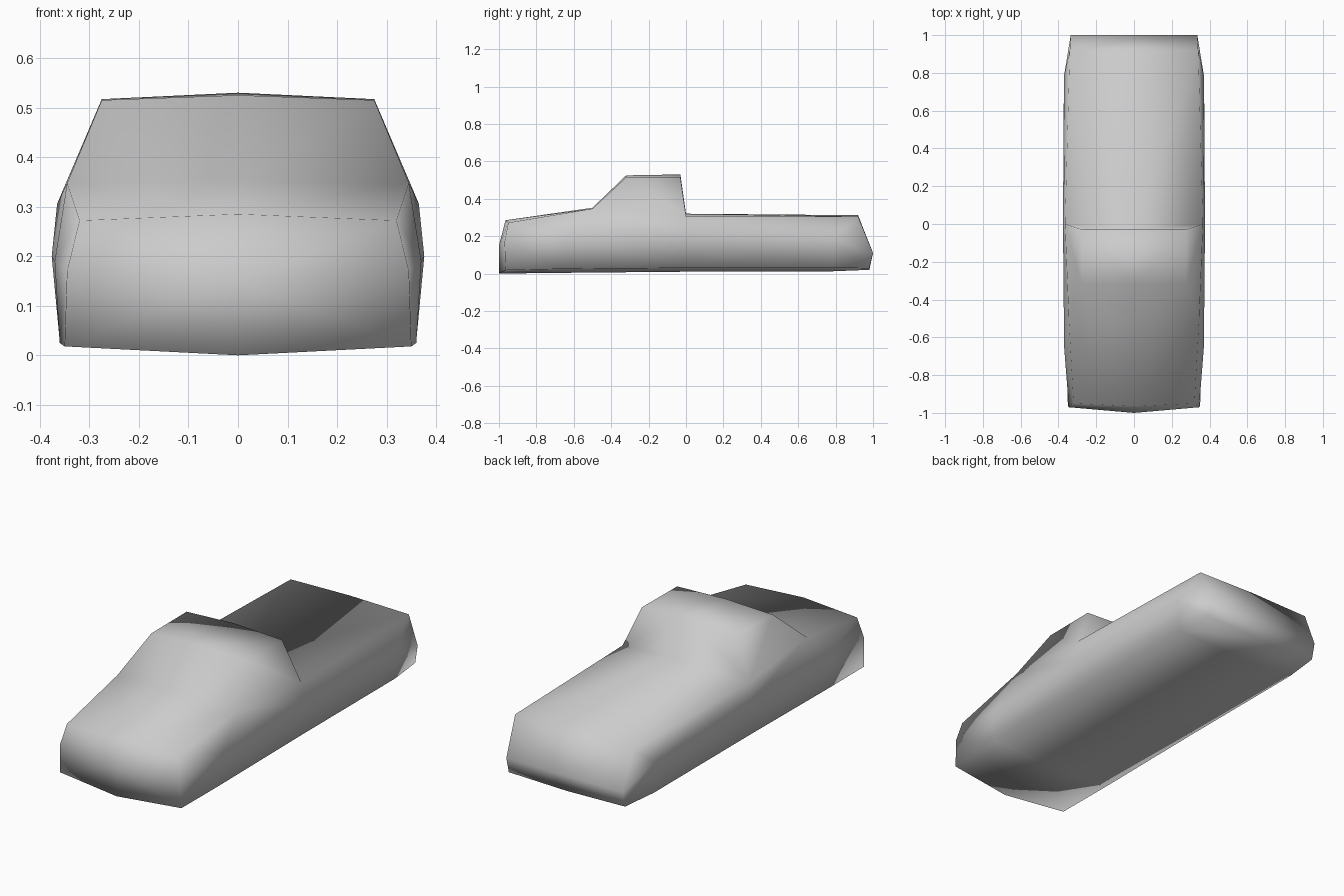
import bpy
import bmesh

cube = bpy.data.objects.get("Cube")
if cube:
    bpy.data.objects.remove(cube)

# Body paint
paint = bpy.data.materials.new("body_grey")
paint.use_nodes = True
grey = (0.6, 0.6, 0.6, 1)
paint.diffuse_color = grey
paint.node_tree.nodes["Principled BSDF"].inputs["Base Color"].default_value = grey

# Corner points of the half body that several sections share
hood_corner = (.32, -.95, .272)
cowl_corner = (.345, -.5, .347)
bed_corner = (.365, 0, .306)
tail_corner = (.34, .92, .305)
tail_crown = (0, .92, .312)

# Lower body: keel, sill and side bulge at four places along the length
nose_low = [(0, -1, 0), (.35, -.965, .018), (.345, -.97, .17)]
front_low = [(0, -.65, .004), (.36, -.65, .025), (.37, -.65, .19)]
middle_low = [(0, 0, .01), (.36, 0, .03), (.376, 0, .2)]
rear_low = [(0, .78, .012), (.36, .78, .03), (.371, .78, .19)]
tail_low = [(0, .98, .02), (.335, .98, .028), (.335, 1, .11)]

# Sections from nose to tail: lower body, belt line, upper edge, crown
sections = [
    [(0, -1, .15)] * 6,
    nose_low + [hood_corner, hood_corner, (0, -.965, .285)],
    front_low + [cowl_corner, cowl_corner, (0, -.5, .352)],
    front_low + [cowl_corner, (.275, -.32, .515), (0, -.32, .525)],
    middle_low + [bed_corner, (.275, -.03, .517), (0, -.03, .53)],
    middle_low + [bed_corner, bed_corner, (0, 0, .32)],
    rear_low + [tail_corner, tail_corner, tail_crown],
    tail_low + [tail_corner, tail_corner, tail_crown],
    [(0, 1, .11)] * 6,
]

bm = bmesh.new()
shared = {}


def vert(point, side):
    """Vertex at a point, mirrored to a side and shared between faces."""
    key = (point[0] * side, point[1], point[2])
    if key not in shared:
        shared[key] = bm.verts.new(key)
    return shared[key]


def triangle(points, side):
    """Triangle, left out where its corners coincide."""
    if len(set(points)) == 3 and any(p[0] for p in points):
        bm.faces.new([vert(p, side) for p in points])


# Skin both halves between neighbouring sections
for side in (1, -1):
    for a, b in zip(sections, sections[1:]):
        for j in range(len(a) - 1):
            triangle((a[j], b[j], a[j + 1]), side)
            triangle((b[j], b[j + 1], a[j + 1]), side)

bmesh.ops.recalc_face_normals(bm, faces=bm.faces)
for face in bm.faces:
    face.smooth = True

mesh = bpy.data.meshes.new("pickup_body")
bm.to_mesh(mesh)
bm.free()
mesh.materials.append(paint)
body = bpy.data.objects.new("pickup_body", mesh)
bpy.context.collection.objects.link(body)
